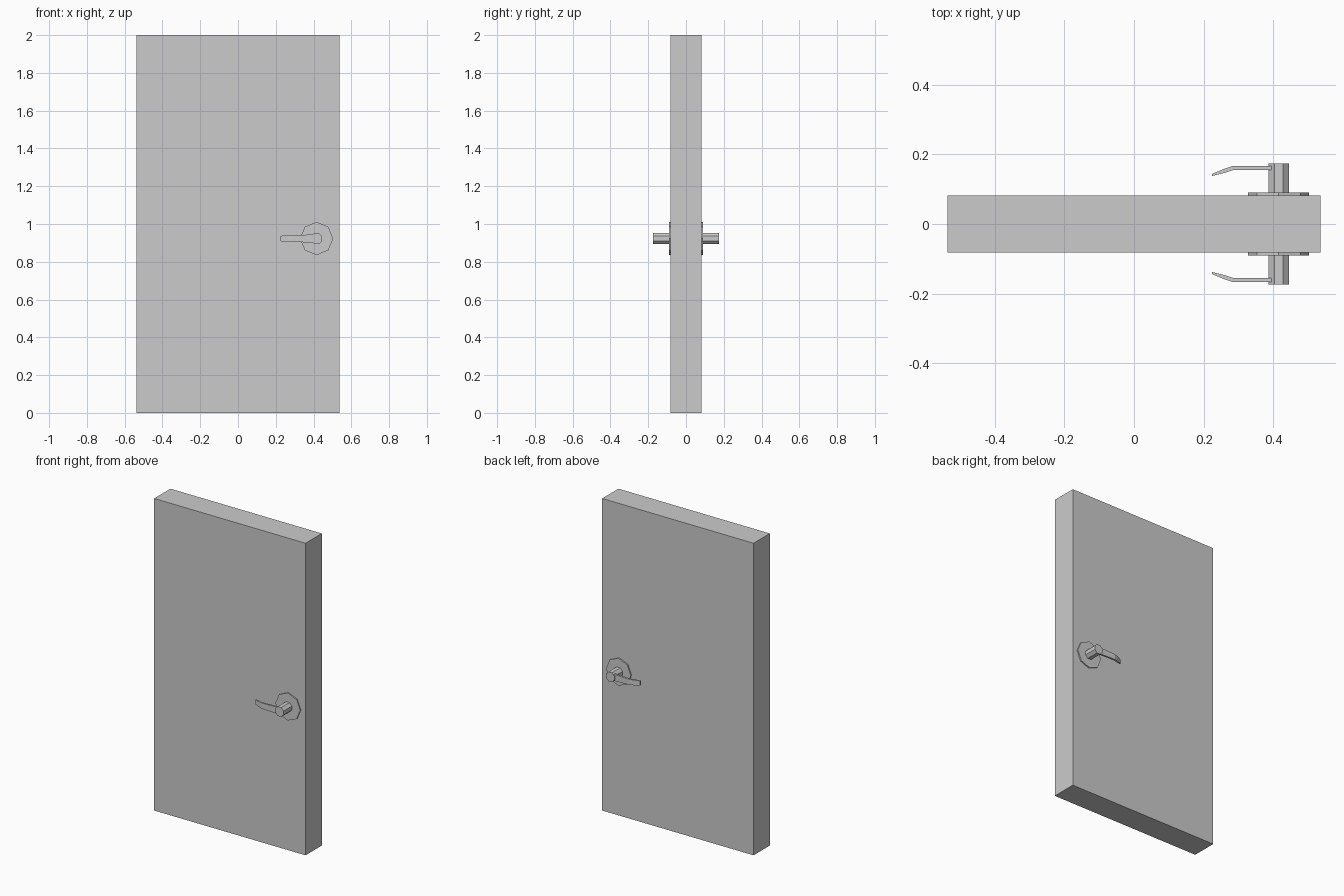
import bpy, bmesh, math

if "Cube" in bpy.data.objects:
    bpy.data.objects.remove(bpy.data.objects["Cube"])

HX, HZ = 0.416, 0.923   # handle axis
FACE = 0.082            # half thickness of the door


def make(name, bm):
    bmesh.ops.recalc_face_normals(bm, faces=bm.faces)
    mesh = bpy.data.meshes.new(name)
    bm.to_mesh(mesh)
    bm.free()
    obj = bpy.data.objects.new(name, mesh)
    bpy.context.collection.objects.link(obj)
    return obj


def loft(name, rings):
    """Skin a list of equal-sized closed rings and cap both ends."""
    bm = bmesh.new()
    vs = [[bm.verts.new(p) for p in ring] for ring in rings]
    n = len(vs[0])
    for a, b in zip(vs, vs[1:]):
        for i in range(n):
            j = (i + 1) % n
            bm.faces.new((a[i], a[j], b[j], b[i]))
    bm.faces.new(vs[0])
    bm.faces.new(vs[-1])
    return make(name, bm)


def octagon(radius, y, turn):
    angles = [math.radians(45 * i + turn) for i in range(8)]
    return [(HX + radius * math.cos(a), y, HZ + radius * math.sin(a)) for a in angles]


# door slab
bm = bmesh.new()
bmesh.ops.create_cube(bm, size=1)
bmesh.ops.scale(bm, vec=(1.073, 2 * FACE, 2), verts=bm.verts)
bmesh.ops.translate(bm, vec=(0, 0, 1), verts=bm.verts)
make("door_slab", bm)

# lever sections: x, inner y, outer y, half height
LEVER = [(0.395, 0.155, 0.167, 0.021),
         (0.285, 0.155, 0.167, 0.018),
         (0.260, 0.147, 0.159, 0.017),
         (0.224, 0.138, 0.144, 0.014)]

# handle set on the front and back faces
for side, s in (("front", -1), ("back", 1)):
    loft(side + "_rosette", [octagon(0.088, s * y, 0) for y in (FACE, 0.090)])
    loft(side + "_spindle", [octagon(0.0322, s * y, 22.5) for y in (FACE, 0.174)])
    loft(side + "_lever", [[(x, s * y0, HZ - h), (x, s * y1, HZ - h),
                            (x, s * y1, HZ + h), (x, s * y0, HZ + h)]
                           for x, y0, y1, h in LEVER])
